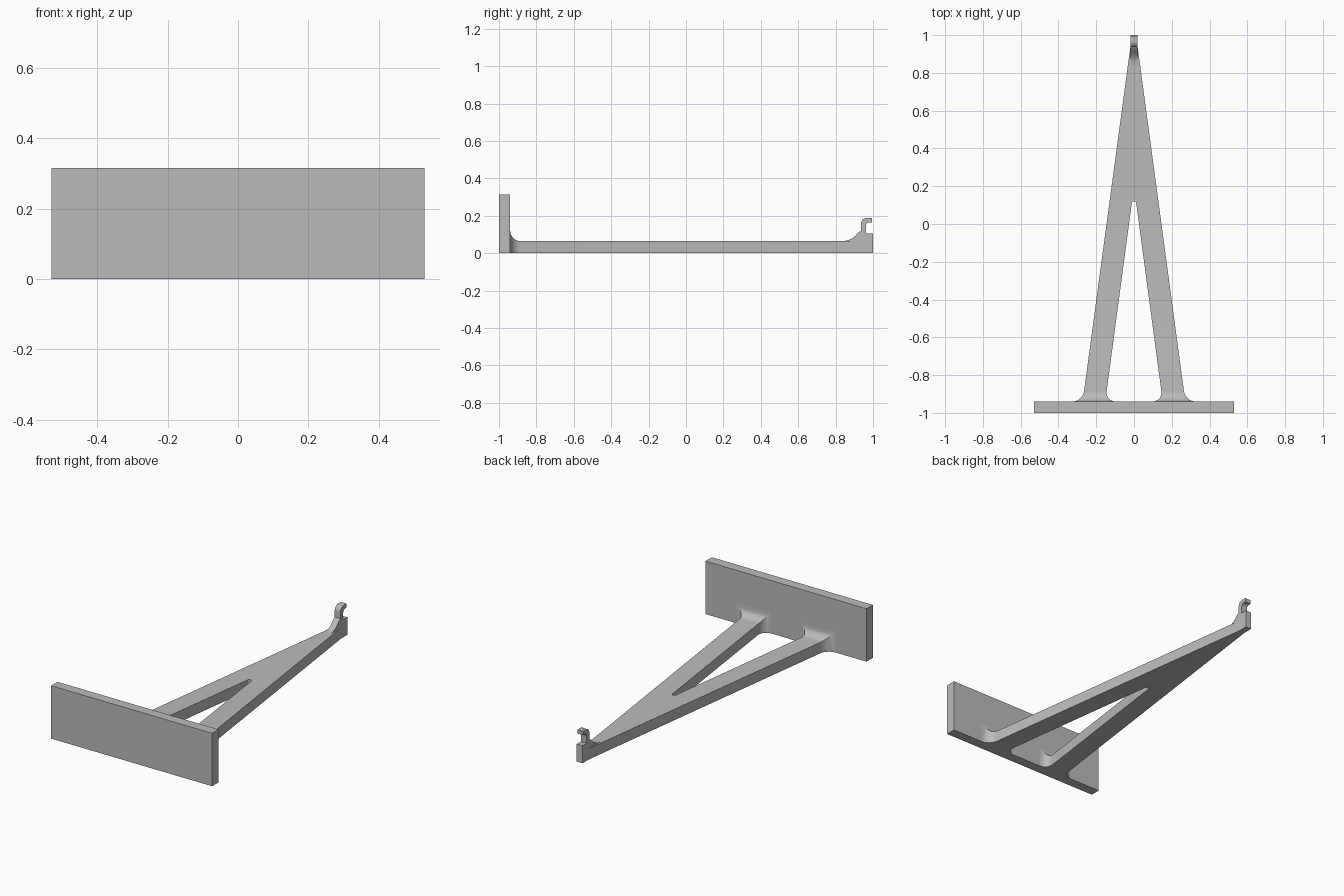
import bpy, bmesh
from math import sin, cos, pi, radians

if "Cube" in bpy.data.objects:
    bpy.data.objects.remove(bpy.data.objects["Cube"])

grey = bpy.data.materials.new("plain grey")
grey.use_nodes = True
colour = (0.5, 0.5, 0.5, 1)
grey.diffuse_color = colour
grey.node_tree.nodes["Principled BSDF"].inputs["Base Color"].default_value = colour


def finish(name, bm):
    bmesh.ops.recalc_face_normals(bm, faces=bm.faces)
    mesh = bpy.data.meshes.new(name)
    bm.to_mesh(mesh)
    bm.free()
    mesh.materials.append(grey)
    obj = bpy.data.objects.new(name, mesh)
    bpy.context.collection.objects.link(obj)
    bpy.ops.object.select_all(action='DESELECT')
    obj.select_set(True)
    bpy.context.view_layer.objects.active = obj
    bpy.ops.object.shade_smooth_by_angle(angle=radians(30))
    return obj


def prism(name, profile, half):
    """Side profile (y, z) extruded across x."""
    bm = bmesh.new()
    face = bm.faces.new([bm.verts.new((-half, y, z)) for y, z in profile])
    new = bmesh.ops.extrude_face_region(bm, geom=[face])["geom"]
    verts = [v for v in new if isinstance(v, bmesh.types.BMVert)]
    bmesh.ops.translate(bm, verts=verts, vec=(2 * half, 0, 0))
    return finish(name, bm)


def arc(cy, cz, r, start, end, n=8):
    angles = [radians(start + (end - start) * i / n) for i in range(n + 1)]
    return [(cy + r * cos(a), cz + r * sin(a)) for a in angles]


# Upright mounting plate
FACE = -0.94
prism("mounting_plate", [(-1, 0), (FACE, 0), (FACE, 0.315), (-1, 0.315)], 0.53)

# Tapered A-shaped frame: half is lofted along y, then mirrored
THICK, FILLET, TIP = 0.065, 0.055, 0.019
APEX, ROUND = 0.12, 0.012


def outer(y):
    return max(TIP, TIP + (0.94 - y) * 0.1345)


def inner(y):
    return ROUND + (APEX - ROUND - y) * 0.1337


sections = []
for i in range(9):                      # flare into the plate
    a = pi / 2 * i / 8
    y, f = FACE + FILLET * (1 - cos(a)), FILLET * (1 - sin(a))
    sections.append((y, inner(y) - f, outer(y) + f, THICK + f))
for i in range(7):                      # rounded end of the opening
    a = pi / 2 * i / 6
    y = APEX - ROUND + ROUND * sin(a)
    sections.append((y, ROUND * cos(a) if i < 6 else 0, outer(y), THICK))
for y in (0.94, 0.962):
    sections.append((y, 0, outer(y), THICK))

bm = bmesh.new()
rings = [[bm.verts.new(p) for p in ((xi, y, 0), (xo, y, 0), (xo, y, t), (xi, y, t))]
         for y, xi, xo, t in sections]
for k, (a, b) in enumerate(zip(rings, rings[1:])):
    for i in range(4):
        if i == 3 and sections[k][1] == 0:
            continue                    # leave the centre line open
        j = (i + 1) % 4
        bm.faces.new((a[i], a[j], b[j], b[i]))
bm.faces.new(rings[0])
bm.faces.new(rings[-1])
bmesh.ops.mirror(bm, geom=bm.verts[:] + bm.edges[:] + bm.faces[:],
                 axis='X', merge_dist=0.0001)
bmesh.ops.remove_doubles(bm, verts=bm.verts, dist=0.0001)
finish("tapered_frame", bm)

# Tip block with hooked catch and swept foot
foot = arc(0.836, 0.165, 0.1, 270, 325)
hook = (foot + [(0.936, 0.12)]
        + arc(0.966, 0.158, 0.03, 180, 90)
        + [(0.995, 0.188), (0.995, 0.165)]
        + arc(0.982, 0.145, 0.02, 90, 180)
        + [(0.962, 0.105), (1, 0.105), (1, 0), (0.962, 0), (0.962, THICK)])
prism("hook_tip", hook, TIP)
